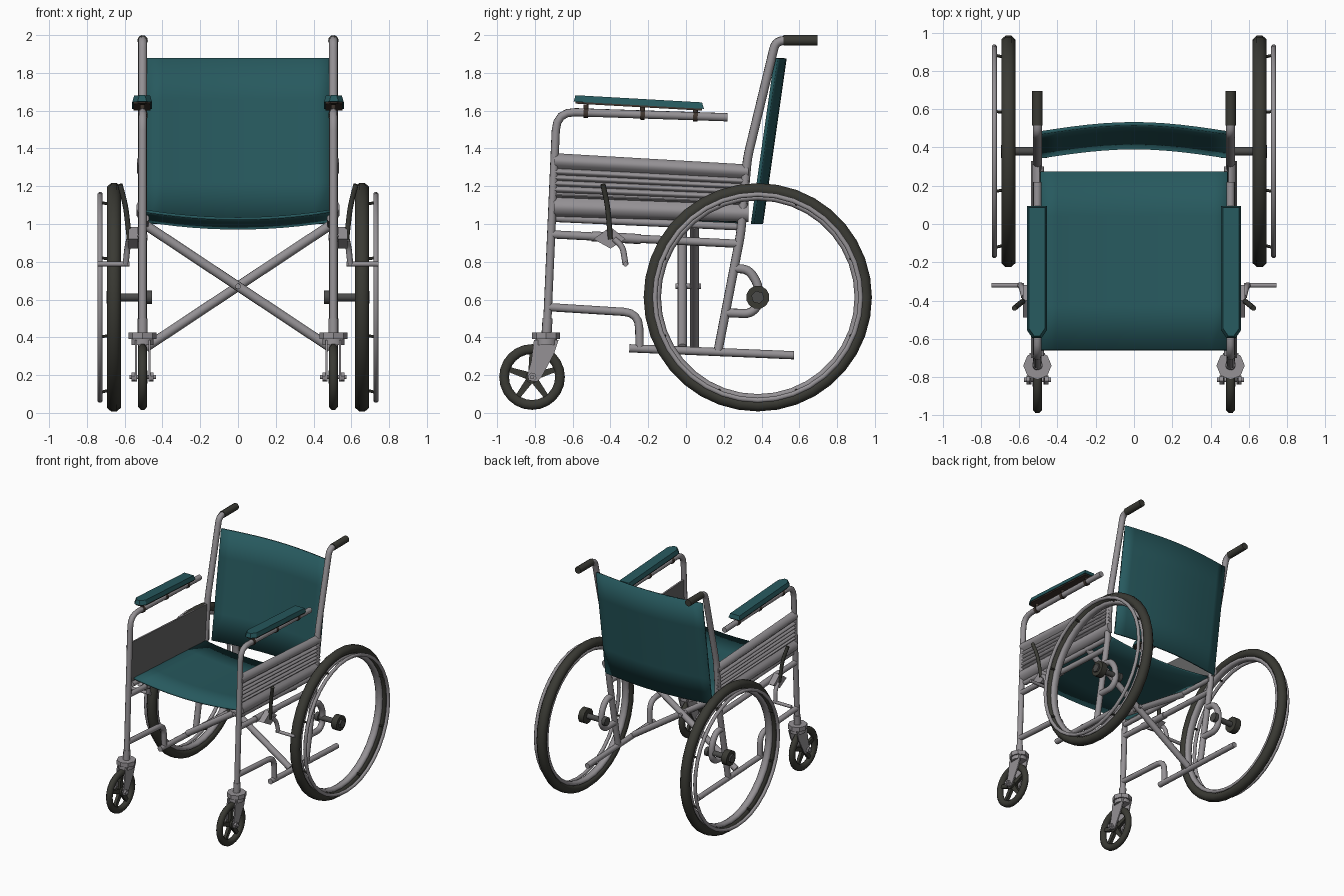
import bpy, bmesh, math
from mathutils import Vector

if "Cube" in bpy.data.objects:
    bpy.data.objects.remove(bpy.data.objects["Cube"])


def colour(name, r, g, b):
    m = bpy.data.materials.new(name)
    m.diffuse_color = (r, g, b, 1)
    m.use_nodes = True
    m.node_tree.nodes["Principled BSDF"].inputs["Base Color"].default_value = m.diffuse_color
    return m


TEAL = colour("teal vinyl", 0.02, 0.10, 0.112)
METAL = colour("grey metal", 0.30, 0.285, 0.30)
PANEL = colour("dark grey panel", 0.13, 0.13, 0.13)
RUBBER = colour("black rubber", 0.042, 0.042, 0.034)
BROWN = colour("dark brown board", 0.05, 0.036, 0.028)
HUB = colour("dark hub metal", 0.07, 0.07, 0.068)
X = 0.505  # side frame plane


def build(name, verts, faces, mat, mirror=True, angle=40):
    me = bpy.data.meshes.new(name)
    me.from_pydata([tuple(v) for v in verts], [], faces)
    bm = bmesh.new()
    bm.from_mesh(me)
    bmesh.ops.recalc_face_normals(bm, faces=bm.faces)
    bm.to_mesh(me)
    bm.free()
    ob = bpy.data.objects.new(name, me)
    bpy.context.collection.objects.link(ob)
    me.materials.append(mat)
    bpy.ops.object.select_all(action='DESELECT')
    ob.select_set(True)
    bpy.context.view_layer.objects.active = ob
    bpy.ops.object.shade_smooth_by_angle(angle=math.radians(angle))
    if mirror:
        ob.modifiers.new("mirror", 'MIRROR').use_mirror_merge = False
    return ob


def rounded(pts, rad, steps=4):
    """Round the inner corners of a path."""
    pts = [Vector(p) for p in pts]
    out = [pts[0]]
    for a, b, c in zip(pts, pts[1:], pts[2:]):
        r = min(rad, (a - b).length * 0.49, (c - b).length * 0.49)
        p, q = b + (a - b).normalized() * r, b + (c - b).normalized() * r
        for i in range(steps + 1):
            t = i / steps
            out.append(p * (1 - t) ** 2 + b * 2 * t * (1 - t) + q * t * t)
    return out + [pts[-1]]


def tube(name, pts, r, mat=METAL, bend=0.07, sides=10, mirror=True):
    p = rounded(pts, bend)
    n = len(p)
    tan = [(p[min(i + 1, n - 1)] - p[max(i - 1, 0)]).normalized() for i in range(n)]
    u = tan[0].orthogonal().normalized()
    verts, faces = [], []
    for i in range(n):
        if i:
            u = tan[i - 1].rotation_difference(tan[i]) @ u
        w = tan[i].cross(u)
        for k in range(sides):
            a = math.tau * k / sides
            verts.append(p[i] + (u * math.cos(a) + w * math.sin(a)) * r)
    for i in range(n - 1):
        for k in range(sides):
            j = (k + 1) % sides
            faces.append((i * sides + k, i * sides + j, (i + 1) * sides + j, (i + 1) * sides + k))
    faces += [tuple(range(sides)), tuple(range((n - 1) * sides, n * sides))]
    return build(name, verts, faces, mat, mirror)


def side_tube(name, yz, r=0.022, x=X, **kw):
    return tube(name, [(x, y, z) for y, z in yz], r, **kw)


def ring(name, cx, cy, cz, radius, rx, rr, mat, seg=36, sides=8):
    """Torus round the x axis with an oval section."""
    verts, faces = [], []
    for i in range(seg):
        a = math.tau * i / seg
        for k in range(sides):
            b = math.tau * (k + 0.5) / sides
            d = radius + rr * math.cos(b)
            verts.append((cx + rx * math.sin(b), cy + d * math.cos(a), cz + d * math.sin(a)))
            i2, k2 = (i + 1) % seg, (k + 1) % sides
            faces.append((i * sides + k, i * sides + k2, i2 * sides + k2, i2 * sides + k))
    return build(name, verts, faces, mat, angle=60)


def extrude_x(name, yz, x0, x1, mat):
    n = len(yz)
    verts = [(x, y, z) for x in (x0, x1) for y, z in yz]
    faces = [tuple(range(n)), tuple(range(n, 2 * n))]
    faces += [(i, (i + 1) % n, n + (i + 1) % n, n + i) for i in range(n)]
    return build(name, verts, faces, mat)


def sheet(name, point, nx, ny, thick, mat):
    """Fabric sheet from a function of (u in -1..1, v in 0..1)."""
    verts = [point(2 * i / nx - 1, j / ny) for j in range(ny + 1) for i in range(nx + 1)]
    w = nx + 1
    faces = [(j * w + i, j * w + i + 1, (j + 1) * w + i + 1, (j + 1) * w + i)
             for j in range(ny) for i in range(nx)]
    ob = build(name, verts, faces, mat, mirror=False)
    s = ob.modifiers.new("thickness", 'SOLIDIFY')
    s.thickness, s.offset = thick, 0
    return ob


# Fabric seat and backrest
sheet("seat", lambda u, v: (0.49 * u, -0.66 + 0.935 * v, 1.068 - 0.05 * v - 0.04 * (1 - u * u)),
      12, 4, 0.015, TEAL)
sheet("backrest", lambda u, v: (0.485 * u, 0.352 + 0.125 * v + 0.047 * math.cos(u * math.pi / 2),
                                1.0 + 0.877 * v), 12, 4, 0.018, TEAL)

# Side frame tubes
side_tube("front_post_and_arm", [(-0.737, 0.42), (-0.685, 1.595), (0.22, 1.565)], bend=0.1)
side_tube("back_post", [(0.17, 0.33), (0.29, 0.95), (0.325, 1.35), (0.475, 1.97), (0.56, 1.972)],
          r=0.024, bend=0.05)
side_tube("push_grip", [(0.515, 1.972), (0.695, 1.972)], r=0.028, mat=RUBBER)
side_tube("upper_rail", [(-0.71, 0.945), (0.28, 0.895)])
side_tube("seat_rail", [(-0.69, 1.03), (0.3, 0.985)], x=0.49, r=0.02)
side_tube("lower_rail", [(-0.73, 0.56), (-0.25, 0.53), (-0.245, 0.34)], bend=0.08)
side_tube("bottom_rail", [(-0.3, 0.342), (0.572, 0.305)])
side_tube("axle_bracket", [(0.255, 0.765), (0.33, 0.76), (0.385, 0.68), (0.385, 0.57),
                           (0.34, 0.525), (0.21, 0.53)], r=0.024, bend=0.05)
side_tube("post_foot", [(-0.738, 0.42), (-0.733, 0.5)], r=0.027)

# Folding cross brace
for s, y in ((1, -0.02), (-1, 0.045)):
    tube("cross_brace", [(-0.49 * s, y, 0.995), (0.49 * s, y, 0.345)], 0.025, mirror=False)
tube("brace_bolt", [(0, -0.055, 0.67), (0, 0.08, 0.67)], 0.015, mirror=False)

# Ribbed side panel: rounded bands outside, flat inside
bands = (0, 0.24, 0.34, 0.43, 0.52, 0.62, 0.70, 1.0)
section = [(0.494, 1.0), (0.494, 0.0)]
for a, b in zip(bands, bands[1:]):
    depth = 0.012 + 0.07 * (b - a)
    for k in range(6 if b == 1.0 else 5):
        t = k / 5
        section.append((0.507 + depth * math.sin(math.pi * t), a + (b - a) * t))
n = len(section)
pv = [(x, y, top - h * f) for y, top, h in ((-0.70, 1.375, 0.335), (0.33, 1.315, 0.305))
      for x, f in section]
pf = [tuple(range(n)), tuple(range(n, 2 * n))]
pf += [(i, (i + 1) % n, n + (i + 1) % n, n + i) for i in range(n)]
panel = build("side_panel", pv, pf, METAL, angle=50)
panel.data.materials.append(PANEL)
for f in panel.data.polygons:
    if f.normal.x < -0.9:
        f.material_index = 1

# Armrest pad on a board, with small mounts
def arm_box(name, y0, y1, x0, x1, z0, z1, inset, mat):
    mid, n = lambda y: -0.055 * (y + 0.6), 0.04
    base = [(x0, y0 + n), (x0 + n * 0.7, y0), (x1 - n * 0.7, y0), (x1, y0 + n), (x1, y1), (x0, y1)]
    cx, cy = (x0 + x1) / 2, (y0 + y1) / 2
    verts = [(x, y, z0 + mid(y)) for x, y in base]
    verts += [(x - math.copysign(inset, x - cx), y - math.copysign(inset, y - cy), z1 + mid(y))
              for x, y in base]
    faces = [tuple(range(6)), tuple(range(6, 12))]
    faces += [(i, (i + 1) % 6, 6 + (i + 1) % 6, 6 + i) for i in range(6)]
    return build(name, verts, faces, mat, angle=30)


arm_box("armrest_pad", -0.595, 0.095, 0.455, 0.56, 1.648, 1.682, 0.01, TEAL)
arm_box("armrest_board", -0.585, 0.085, 0.462, 0.553, 1.638, 1.648, 0.0, BROWN)
for y in (-0.53, -0.23, 0.05):
    z = 1.59 - 0.033 * (y + 0.6)
    tube("armrest_mount", [(X, y, z - 0.02), (X, y, z + 0.045)], 0.014, BROWN)
    tube("armrest_clamp", [(X, y - 0.012, z), (X, y + 0.012, z - 0.001)], 0.026, BROWN)

# Large wheel: tyre, rim, hand ring and pins, hub and axle
WY, WZ = 0.38, 0.612
ring("tyre", 0.657, WY, WZ, 0.571, 0.04, 0.036, RUBBER)
ring("rim", 0.657, WY, WZ, 0.53, 0.03, 0.019, METAL)
ring("hand_ring", 0.73, WY, WZ, 0.545, 0.014, 0.014, METAL)
for i in range(8):
    a = math.tau * (i + 0.5) / 8
    c, s = math.cos(a), math.sin(a)
    tube("hand_ring_pin", [(0.67, WY + 0.53 * c, WZ + 0.53 * s), (0.73, WY + 0.545 * c, WZ + 0.545 * s)],
         0.008, RUBBER, sides=6)
for name, x0, x1, r, mat in (("axle", 0.46, 0.65, 0.022, HUB), ("axle_cap", 0.455, 0.485, 0.036, HUB),
                             ("hub", 0.63, 0.68, 0.062, RUBBER), ("hub_nut", 0.67, 0.695, 0.035, HUB)):
    tube(name, [(x0, WY, WZ), (x1, WY, WZ)], r, mat, sides=6 if name == "hub_nut" else 12)

# Front caster: tyre, five spokes, hub, fork
CY, CZ = -0.815, 0.19
ring("caster_tyre", X, CY, CZ, 0.148, 0.025, 0.028, RUBBER, seg=24)
tube("caster_hub", [(X - 0.025, CY, CZ), (X + 0.025, CY, CZ)], 0.035, RUBBER)
tube("caster_axle", [(X - 0.07, CY, CZ), (X + 0.07, CY, CZ)], 0.012)
for i in range(5):
    a = math.tau * i / 5 + math.pi / 2
    c, s = math.cos(a), math.sin(a)
    quad = [(CY + r * c - w * s, CZ + r * s + w * c)
            for r, w in ((0.02, -0.02), (0.135, -0.013), (0.135, 0.013), (0.02, 0.02))]
    extrude_x("caster_spoke", quad, X - 0.012, X + 0.012, RUBBER)
fork = [(-0.805, 0.385), (-0.675, 0.385), (-0.70, 0.31), (-0.765, 0.19), (-0.79, 0.165),
        (-0.83, 0.17), (-0.84, 0.20), (-0.82, 0.27)]
for s in (-1, 1):
    extrude_x("fork_plate", fork, X + s * 0.031, X + s * 0.041, METAL)
    tube("caster_nut", [(X + s * 0.041, CY, CZ), (X + s * 0.058, CY, CZ)], 0.024, sides=6)
tube("fork_crown", [(X, -0.74, 0.36), (X, -0.74, 0.395)], 0.06, sides=12)
tube("fork_collar", [(X, -0.74, 0.39), (X, -0.74, 0.425)], 0.074, sides=8)

# Brake: clamp, bracket plate, lever, link and stop bar
tube("brake_clamp", [(X, -0.50, 0.935), (X, -0.24, 0.92)], 0.027)
extrude_x("brake_plate", [(-0.49, 0.92), (-0.40, 0.985), (-0.32, 0.92), (-0.40, 0.87)], 0.53, 0.58, METAL)
tube("brake_lever", [(0.575, -0.40, 0.92), (0.595, -0.415, 1.1), (0.625, -0.44, 1.21)], 0.014, RUBBER)
tube("brake_link", [(0.575, -0.38, 0.92), (0.585, -0.335, 0.88), (0.595, -0.32, 0.785)], 0.016, bend=0.03)
tube("brake_stop", [(0.575, -0.32, 0.788), (0.745, -0.32, 0.788)], 0.013)
